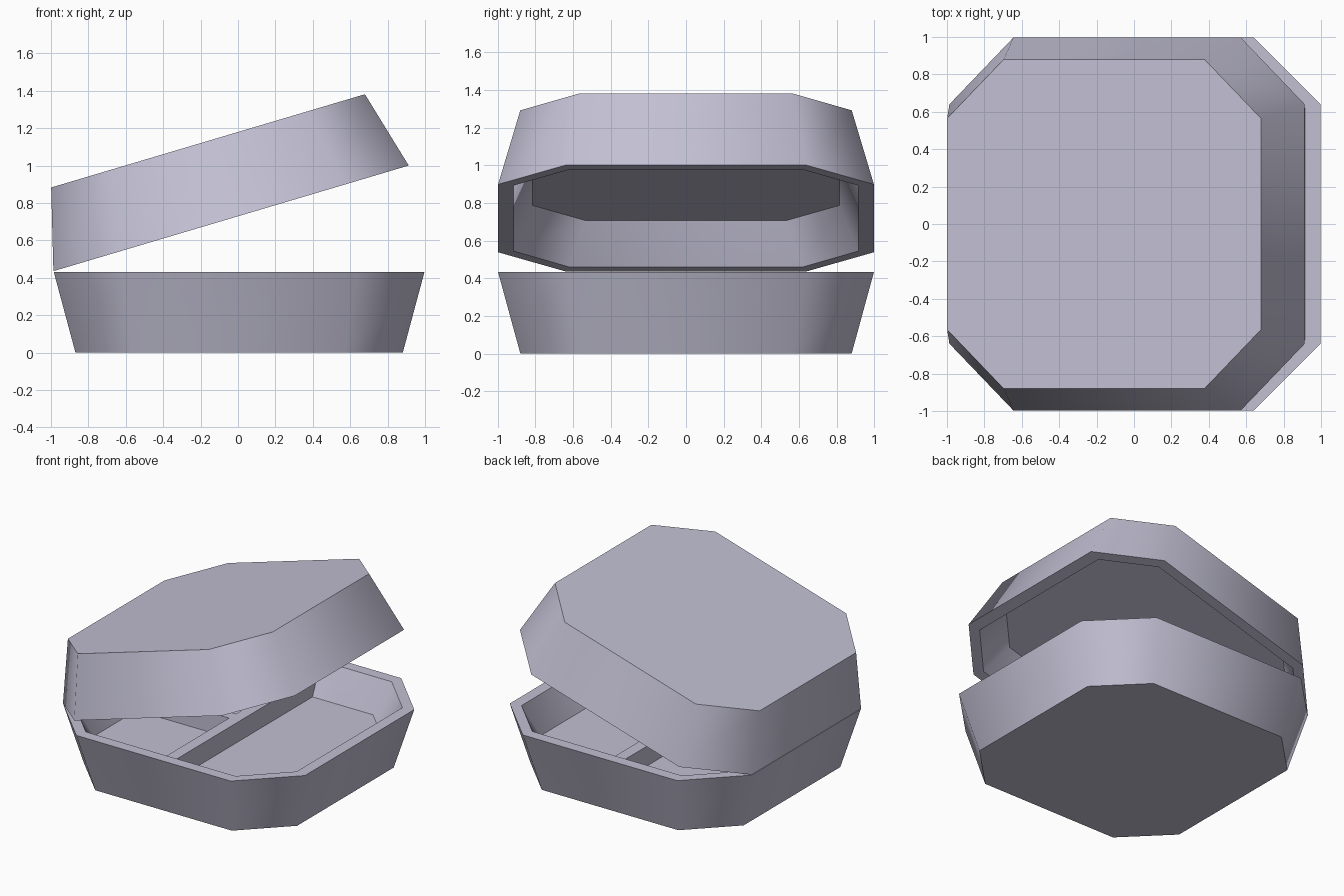
import bpy, bmesh, math
from mathutils import Matrix

if "Cube" in bpy.data.objects:
    bpy.data.objects.remove(bpy.data.objects["Cube"])

mat = bpy.data.materials.new("pale_lavender_grey")
mat.diffuse_color = (0.54, 0.525, 0.65, 1)
mat.use_nodes = True
mat.node_tree.nodes["Principled BSDF"].inputs["Base Color"].default_value = mat.diffuse_color

HEIGHT, FLOOR = 0.432, 0.203
CENTRE_X = 0.006
# half length x, half width y, corner cut, height: outer bottom, outer rim, inner rim, floor
RINGS = [(0.875, 0.88, 0.315, 0.0), (0.991, 0.998, 0.358, HEIGHT),
         (0.908, 0.915, 0.295, HEIGHT), (0.81, 0.815, 0.28, FLOOR)]


def finish(bm, name):
    bmesh.ops.recalc_face_normals(bm, faces=bm.faces)
    me = bpy.data.meshes.new(name)
    bm.to_mesh(me)
    bm.free()
    me.materials.append(mat)
    ob = bpy.data.objects.new(name, me)
    bpy.context.collection.objects.link(ob)
    return ob


def octagon(hx, hy, c):
    quarter = [(hx, hy - c), (hx - c, hy)]
    pts = quarter + [(-x, y) for x, y in reversed(quarter)]
    return pts + [(-x, -y) for x, y in pts]


def shell(name, matrix):
    """Octagonal dish with tapered sides, flat rim and a recessed floor."""
    bm = bmesh.new()
    rings = [[bm.verts.new((x, y, z)) for x, y in octagon(hx, hy, c)]
             for hx, hy, c, z in RINGS]
    for a, b in zip(rings, rings[1:]):
        for i in range(8):
            j = (i + 1) % 8
            bm.faces.new((a[i], a[j], b[j], b[i]))
    bm.faces.new(rings[0])
    bm.faces.new(rings[-1])
    bm.transform(matrix)
    ob = finish(bm, name)
    # sides blend around the corners, rims and floors stay sharp
    bpy.ops.object.select_all(action='DESELECT')
    ob.select_set(True)
    bpy.context.view_layer.objects.active = ob
    bpy.ops.object.shade_smooth_by_angle(angle=math.radians(50))


def divider(name, x0, x1, y0, y1, z0=0.17, z1=0.35):
    bm = bmesh.new()
    bmesh.ops.create_cube(bm, size=1)
    bm.transform(Matrix.Translation(((x0 + x1) / 2, (y0 + y1) / 2, (z0 + z1) / 2))
                 @ Matrix.Diagonal((x1 - x0, y1 - y0, z1 - z0, 1)))
    finish(bm, name)


# base tray
shell("base_tray", Matrix.Translation((CENTRE_X, 0, 0)))

# lid: the same dish upside down, swung open about its left rim
shell("lid", Matrix.Translation((-0.987, 0, 0.436))
      @ Matrix.Rotation(math.radians(-16.55), 4, 'Y')
      @ Matrix.Translation((0.991, 0, HEIGHT))
      @ Matrix.Rotation(math.pi, 4, 'X'))

# dividers: one across the tray, one splitting the left half
divider("long_divider", -0.045, 0.04, -0.9, 0.9)
divider("short_divider", -0.89, -0.04, -0.04, 0.04)
